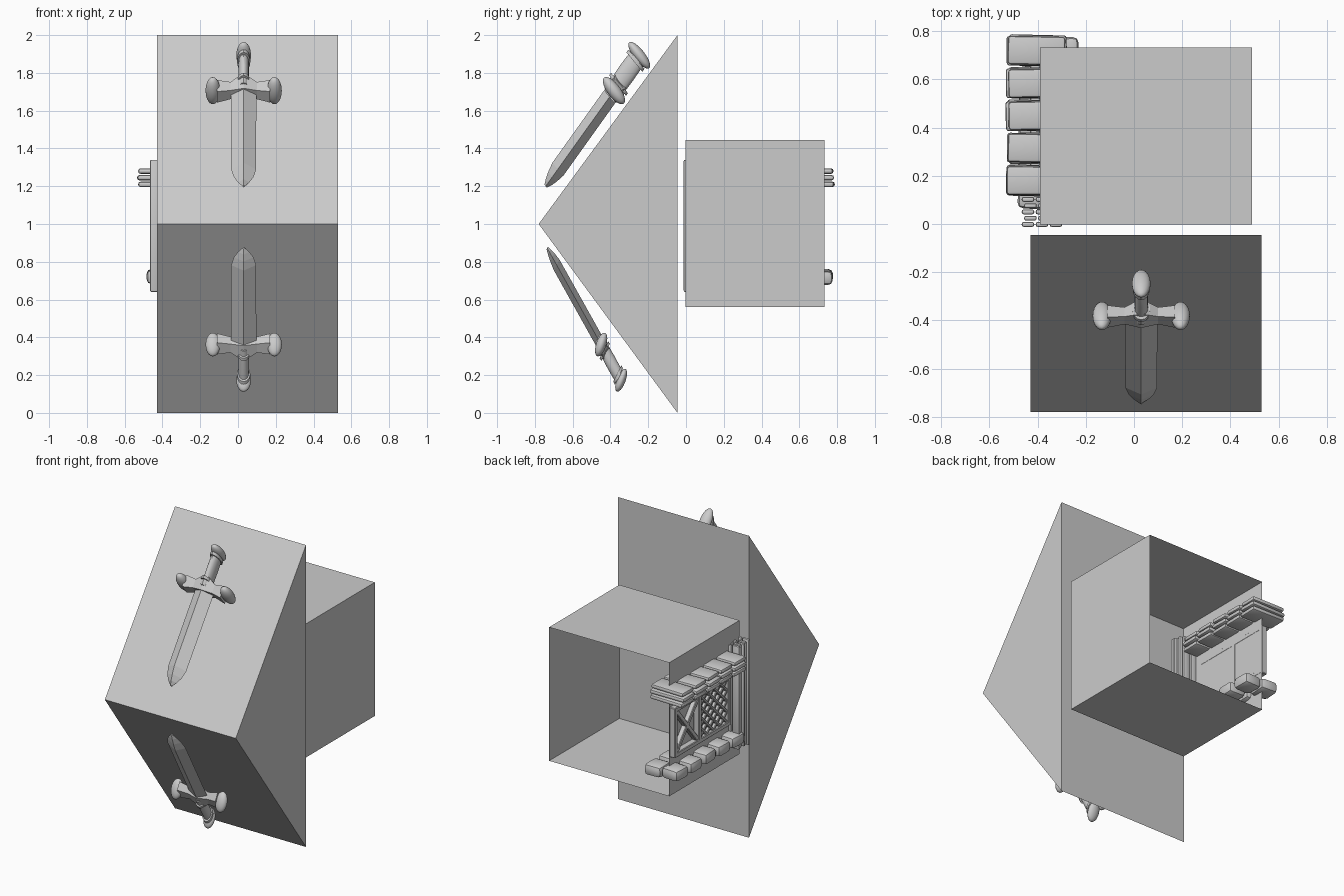
import bpy, bmesh, math, random
from mathutils import Matrix, Vector

if "Cube" in bpy.data.objects:
    bpy.data.objects.remove(bpy.data.objects["Cube"])

random.seed(4)


def finish(name, bm, smooth=None, recalc=True):
    if recalc:
        bmesh.ops.recalc_face_normals(bm, faces=bm.faces[:])
    me = bpy.data.meshes.new(name)
    bm.to_mesh(me)
    bm.free()
    ob = bpy.data.objects.new(name, me)
    bpy.context.collection.objects.link(ob)
    if smooth:
        bpy.ops.object.select_all(action='DESELECT')
        ob.select_set(True)
        bpy.context.view_layer.objects.active = ob
        bpy.ops.object.shade_smooth_by_angle(angle=math.radians(smooth))
    return ob


def add_block(bm, centre, size, bevel=0.0, rot=None, segs=2):
    """Add a (rounded) box to a bmesh."""
    tmp = bmesh.new()
    bmesh.ops.create_cube(tmp, size=1)
    bmesh.ops.scale(tmp, vec=size, verts=tmp.verts)
    if bevel:
        bmesh.ops.bevel(tmp, geom=tmp.edges[:], offset=bevel, segments=segs,
                        profile=0.5, affect='EDGES')
    m = Matrix.Translation(centre) @ (rot or Matrix())
    bmesh.ops.transform(tmp, matrix=m, verts=tmp.verts)
    me = bpy.data.meshes.new("tmp")
    tmp.to_mesh(me)
    tmp.free()
    bm.from_mesh(me)
    bpy.data.meshes.remove(me)


def loft(bm, rings):
    """Skin a list of equal-length point rings and cap the ends."""
    vs = [[bm.verts.new(p) for p in r] for r in rings]
    n = len(vs[0])
    for a, b in zip(vs, vs[1:]):
        for i in range(n):
            j = (i + 1) % n
            bm.faces.new((a[i], a[j], b[j], b[i]))
    bm.faces.new(vs[0])
    bm.faces.new(vs[-1])


# Wedge block
bm = bmesh.new()
loft(bm, [[(x, -0.78, 1), (x, -0.045, 0), (x, -0.045, 2)] for x in (-0.43, 0.53)])
finish("wedge_block", bm)

# Box with an open back
bm = bmesh.new()
bmesh.ops.create_cube(bm, size=1)
bmesh.ops.transform(bm, matrix=Matrix.Translation((0.05, 0.365, 1.003)) @
                    Matrix.Diagonal((0.88, 0.735, 0.885, 1)), verts=bm.verts)
bmesh.ops.delete(bm, geom=[f for f in bm.faces if f.normal.y > 0.5], context='FACES_ONLY')
finish("open_box", bm, recalc=False)


def sword(prefix, tip, along, out, length, thick):
    """Sword local axes: x across, y out of the slope, z from tip to pommel."""
    a, o = Vector(along).normalized() * length, Vector(out).normalized() * thick
    m = Matrix(((1, 0, 0, 0.03), (0, o.x, a.x, tip[0]),
                (0, o.y, a.y, tip[1]), (0, 0, 0, 1)))

    def done(name, bm, smooth=None):
        bmesh.ops.transform(bm, matrix=m, verts=bm.verts)
        finish(prefix + name, bm, smooth)

    def ellipsoid(bm, c, r):
        bmesh.ops.create_uvsphere(bm, u_segments=20, v_segments=12, radius=1,
                                  matrix=Matrix.Translation(c) @ Matrix.Diagonal((*r, 1)))

    # Blade with a central ridge
    bm = bmesh.new()
    secs = [(0, .006, .01), (.025, .03, .022), (.06, .052, .034), (.11, .066, .045), (.62, .067, .045)]
    loft(bm, [[(w, 0, s), (0, t, s), (-w, 0, s), (0, -t, s)] for s, w, t in secs])
    done("blade", bm)

    # Guard: flared arms and a peaked middle
    bm = bmesh.new()
    secs = [(-.14, .038, .58, .655), (-.07, .03, .595, .65), (0, .05, .59, .69),
            (.07, .03, .595, .65), (.14, .038, .58, .655)]
    loft(bm, [[(x, -t, lo), (x, t, lo), (x, t, hi), (x, -t, hi)] for x, t, lo, hi in secs])
    done("guard", bm)
    bm = bmesh.new()
    for x in (-.163, .163):
        ellipsoid(bm, (x, 0, .622), (.039, .086, .036))
    done("guard_knobs", bm, 40)

    # Grip with collars, then pommel
    bm = bmesh.new()
    prof = [(.62, .03), (.655, .03), (.655, .037), (.672, .037), (.672, .027), (.74, .028),
            (.808, .027), (.808, .035), (.826, .035), (.826, .028), (.845, .028)]
    loft(bm, [[(r * math.cos(i * math.pi / 8), r * 1.9 * math.sin(i * math.pi / 8), s)
               for i in range(16)] for s, r in prof])
    done("grip", bm, 40)
    bm = bmesh.new()
    ellipsoid(bm, (0, 0, .852), (.039, .086, .031))
    done("pommel", bm, 40)


sword("upper_", (-0.743, 1.2), (.582, .814), (-.64, .77), 1.0, 1.0)
sword("lower_", (-0.735, 0.873), (.488, -.873), (-.45, -.89), 0.942, 0.72)

# Upper row of layered slabs
bm = bmesh.new()
for i in range(5):
    y = 0.18 + i * 0.135
    for k, z in enumerate((1.21, 1.245, 1.28)):
        w = 0.25 - 0.012 * abs(k - 1)
        add_block(bm, (-0.405 + random.uniform(-.005, .005), y, z),
                  (w, 0.13 - 0.006 * k, 0.028), 0.012,
                  Matrix.Rotation(random.uniform(-.03, .03), 4, 'Z'))
finish("upper_slabs", bm, 35)

# Lower row of rounded stones, two deep
bm = bmesh.new()
for i in range(5):
    y = 0.125 + i * 0.147
    for x in (-0.42, -0.29):
        add_block(bm, (x, y, 0.72 + random.uniform(-.006, .006)), (0.122, 0.125, 0.075), 0.024,
                  Matrix.Rotation(random.uniform(-.08, .08), 4, 'Z'))
finish("lower_stones", bm, 35)

# Upright bundle of boards at the front corner
bm = bmesh.new()
for r in range(5):
    for c in range(3):
        h = 0.70 - random.uniform(0, .05) * (r > 0)
        add_block(bm, (-0.44 + c * 0.058 + 0.01 * (r % 2), -0.002 + r * 0.026, 0.99),
                  (0.052, 0.02, h), 0.008)
finish("corner_boards", bm, 35)

# Window panel on the left wall
X = -0.41


def bar(bm, p, q, w, d=0.035):
    (y0, z0), (y1, z1) = p, q
    add_block(bm, (X, (y0 + y1) / 2, (z0 + z1) / 2),
              (d, math.hypot(y1 - y0, z1 - z0), w), 0.004,
              Matrix.Rotation(math.atan2(z1 - z0, y1 - y0), 4, 'X'), 1)


bm = bmesh.new()
for z in (0.835, 1.135):
    bar(bm, (0.14, z), (0.73, z), 0.03, 0.042)
for y in (0.155, 0.465, 0.715):
    bar(bm, (y, 0.835), (y, 1.135), 0.03, 0.042)
finish("window_frame", bm)

bm = bmesh.new()
bar(bm, (0.48, 0.85), (0.70, 1.12), 0.028)
bar(bm, (0.48, 1.12), (0.70, 0.85), 0.028)
finish("cross_brace", bm)

bm = bmesh.new()
y0, z0, s = 0.17, 0.845, 0.28
for k in range(-3, 4):
    o = k * 0.07
    a, b = max(0, o), min(s, s + o)
    bar(bm, (y0 + a, z0 + a - o), (y0 + b, z0 + b - o), 0.017, 0.03)
    bar(bm, (y0 + a, z0 + s - a + o), (y0 + b, z0 + s - b + o), 0.017, 0.024)
finish("window_lattice", bm)
